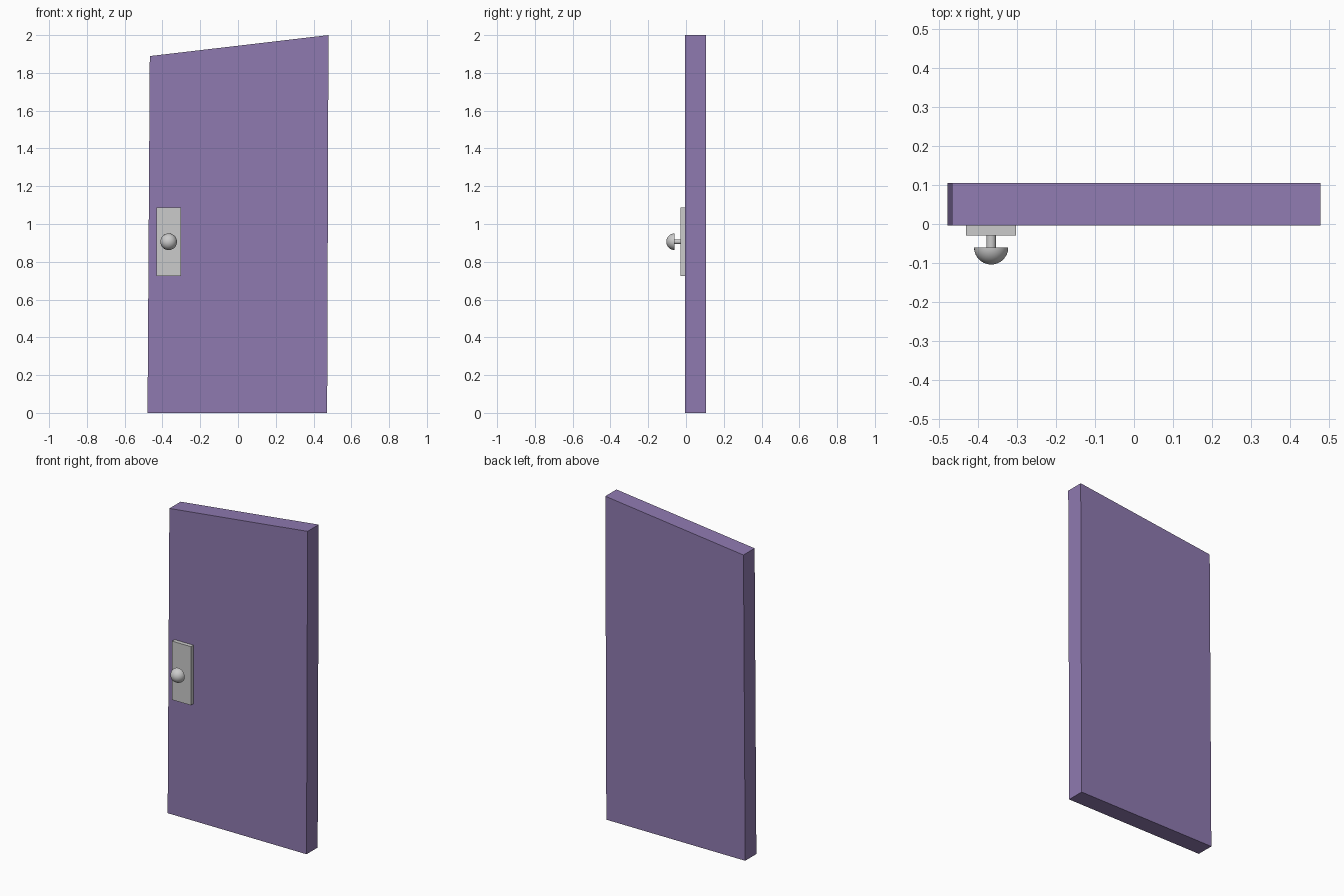
import bpy, bmesh, math

if "Cube" in bpy.data.objects:
    bpy.data.objects.remove(bpy.data.objects["Cube"])


def material(name, r, g, b):
    m = bpy.data.materials.new(name)
    m.diffuse_color = (r, g, b, 1)
    m.use_nodes = True
    m.node_tree.nodes["Principled BSDF"].inputs["Base Color"].default_value = m.diffuse_color
    return m


purple = material("purple paint", 0.275, 0.195, 0.435)
metal = material("grey metal", 0.6, 0.6, 0.6)


def finish(name, bm, mat):
    bmesh.ops.recalc_face_normals(bm, faces=bm.faces)
    me = bpy.data.meshes.new(name)
    bm.to_mesh(me)
    bm.free()
    me.materials.append(mat)
    ob = bpy.data.objects.new(name, me)
    bpy.context.collection.objects.link(ob)
    return ob


def slab(name, outline, y0, y1, mat):
    """Extrude an (x, z) outline from y0 to y1."""
    bm = bmesh.new()
    face = bm.faces.new([bm.verts.new((x, y0, z)) for x, z in outline])
    ext = bmesh.ops.extrude_face_region(bm, geom=[face])["geom"]
    verts = [v for v in ext if isinstance(v, bmesh.types.BMVert)]
    bmesh.ops.translate(bm, verts=verts, vec=(0, y1 - y0, 0))
    return finish(name, bm, mat)


# Crooked door leaf with a sloping top
slab("door_leaf", [(-0.479, 0), (0.472, 0), (0.479, 2), (-0.467, 1.889)],
     -0.004, 0.105, purple)

# Lock plate
slab("lock_plate", [(-0.431, 0.724), (-0.303, 0.724), (-0.303, 1.087), (-0.431, 1.087)],
     -0.029, -0.004, metal)

# Door knob: stem and half-round head, lathed about the y axis
KX, KZ, R, BACK = -0.367, 0.906, 0.044, -0.06
profile = [(0.0125, -0.028), (0.0125, BACK)]
profile += [(R * math.cos(a), BACK - R * math.sin(a))
            for a in (math.pi / 2 * i / 10 for i in range(10))]
profile.append((0, BACK - R))
bm = bmesh.new()
vs = [bm.verts.new((KX + r, y, KZ)) for r, y in profile]
es = [bm.edges.new(p) for p in zip(vs, vs[1:])]
bmesh.ops.spin(bm, geom=vs + es, cent=(KX, 0, KZ), axis=(0, 1, 0),
               angle=2 * math.pi, steps=32)
bmesh.ops.remove_doubles(bm, verts=bm.verts, dist=0.0001)
knob = finish("door_knob", bm, metal)
bpy.context.view_layer.objects.active = knob
knob.select_set(True)
bpy.ops.object.shade_smooth_by_angle(angle=math.radians(40))
